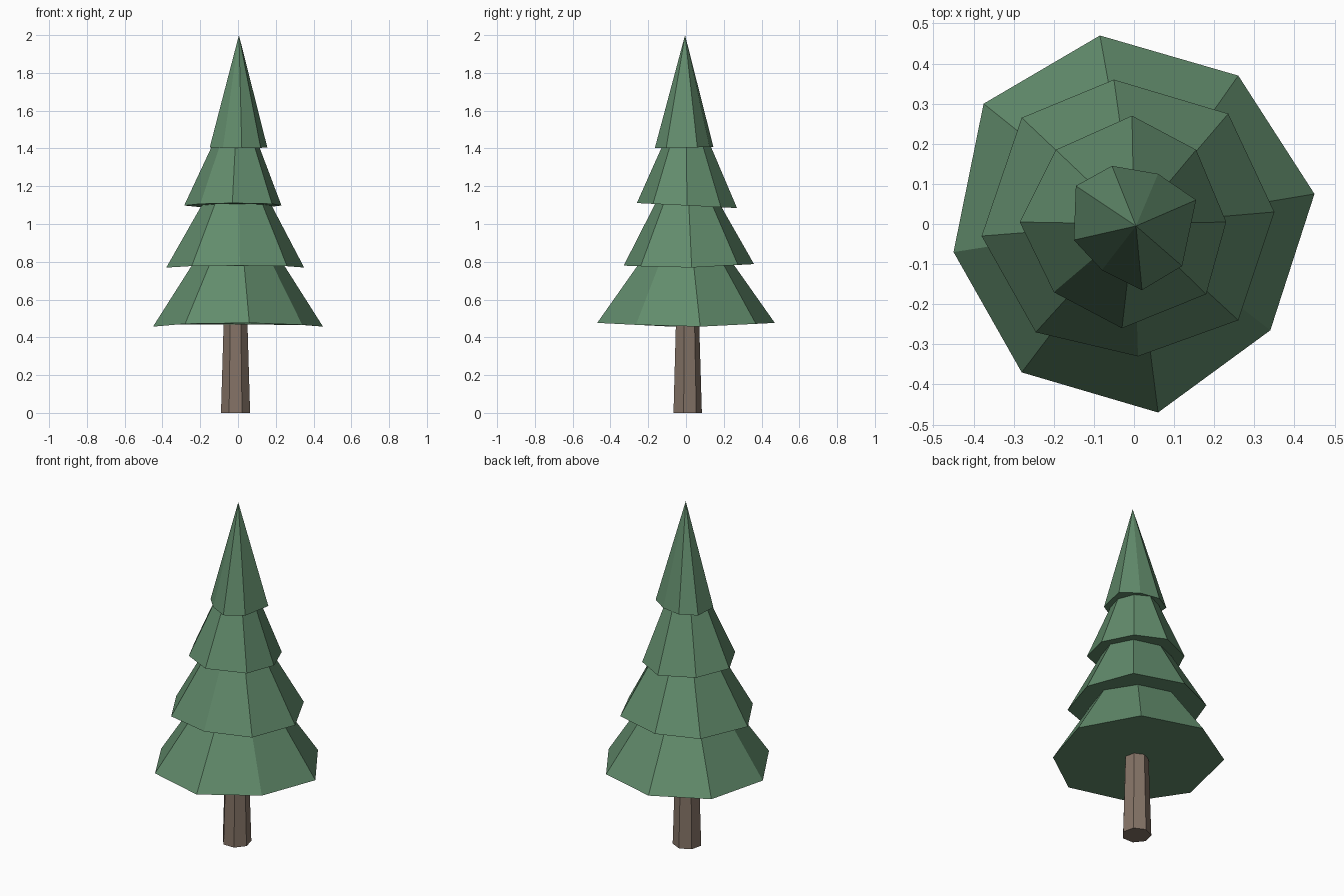
import bpy
import bmesh
import math

if "Cube" in bpy.data.objects:
    bpy.data.objects.remove(bpy.data.objects["Cube"], do_unlink=True)


def make_material(name, colour):
    material = bpy.data.materials.new(name)
    material.use_nodes = True
    material.diffuse_color = colour
    material.node_tree.nodes["Principled BSDF"].inputs["Base Color"].default_value = colour
    return material


def make_tapered_part(name, lower_ring, upper_ring, material):
    """Closed, flat-shaded solid between two rings; a single upper point makes a cone."""
    bm = bmesh.new()
    lower = [bm.verts.new(point) for point in lower_ring]
    upper = [bm.verts.new(point) for point in upper_ring]
    count = len(lower)
    bm.faces.new(lower)
    if len(upper) > 1:
        bm.faces.new(upper)
    for i in range(count):
        j = (i + 1) % count
        if len(upper) > 1:
            bm.faces.new((lower[i], lower[j], upper[j], upper[i]))
        else:
            bm.faces.new((lower[i], lower[j], upper[0]))
    bmesh.ops.recalc_face_normals(bm, faces=bm.faces)
    mesh = bpy.data.meshes.new(name)
    bm.to_mesh(mesh)
    bm.free()
    mesh.materials.append(material)
    part = bpy.data.objects.new(name, mesh)
    bpy.context.collection.objects.link(part)
    return part


def skirt_ring(outline, height, lift, tilt):
    """Irregular lower rim, slightly bent and tilted along y."""
    return [(x, y, height + lift * abs(y) + tilt * y) for x, y in outline]


def shrink_ring(outline, factor, height):
    return [(x * factor, y * factor, height) for x, y in outline]


def trunk_ring(radius, height, sides=7):
    angles = [math.pi / 2 + math.tau * i / sides for i in range(sides)]
    return [(radius * math.cos(a) - .013, radius * math.sin(a) + .005, height) for a in angles]


green = make_material("needle green", (.122, .262, .15, 1))
brown = make_material("bark brown", (.231, .171, .133, 1))

# Rim outlines of the foliage, clockwise from the back
bottom_rim = [(-.085, .47), (.26, .37), (.45, .075), (.34, -.265),
              (.06, -.47), (-.28, -.37), (-.45, -.07), (-.375, .3)]
lower_rim = [(-.05, .36), (.235, .275), (.35, .03), (.26, -.24),
             (.01, -.33), (-.245, -.27), (-.38, -.03), (-.28, .265)]
upper_rim = [(-.005, .27), (.155, .185), (.23, .005), (.18, -.175),
             (-.03, -.26), (-.2, -.17), (-.285, .005), (-.195, .185)]
top_rim = [(-.055, .145), (.06, .125), (.155, .06), (.12, -.105),
           (.02, -.165), (-.08, -.115), (-.15, -.04), (-.145, .095)]

# Trunk
make_tapered_part("trunk", trunk_ring(.079, 0), trunk_ring(.064, .5), brown)

# Three foliage skirts, each reaching just into the one above
skirts = [
    ("bottom_branches", bottom_rim, .453, .05, 0, .53, .79),
    ("lower_branches", lower_rim, .768, .045, .01, .49, 1.11),
    ("upper_branches", upper_rim, 1.098, 0, -.05, .48, 1.415),
]
for name, rim, height, lift, tilt, factor, top in skirts:
    make_tapered_part(name, skirt_ring(rim, height, lift, tilt),
                      shrink_ring(rim, factor, top), green)

# Pointed crown
make_tapered_part("crown", skirt_ring(top_rim, 1.405, 0, .02), [(.005, -.005, 2)], green)
